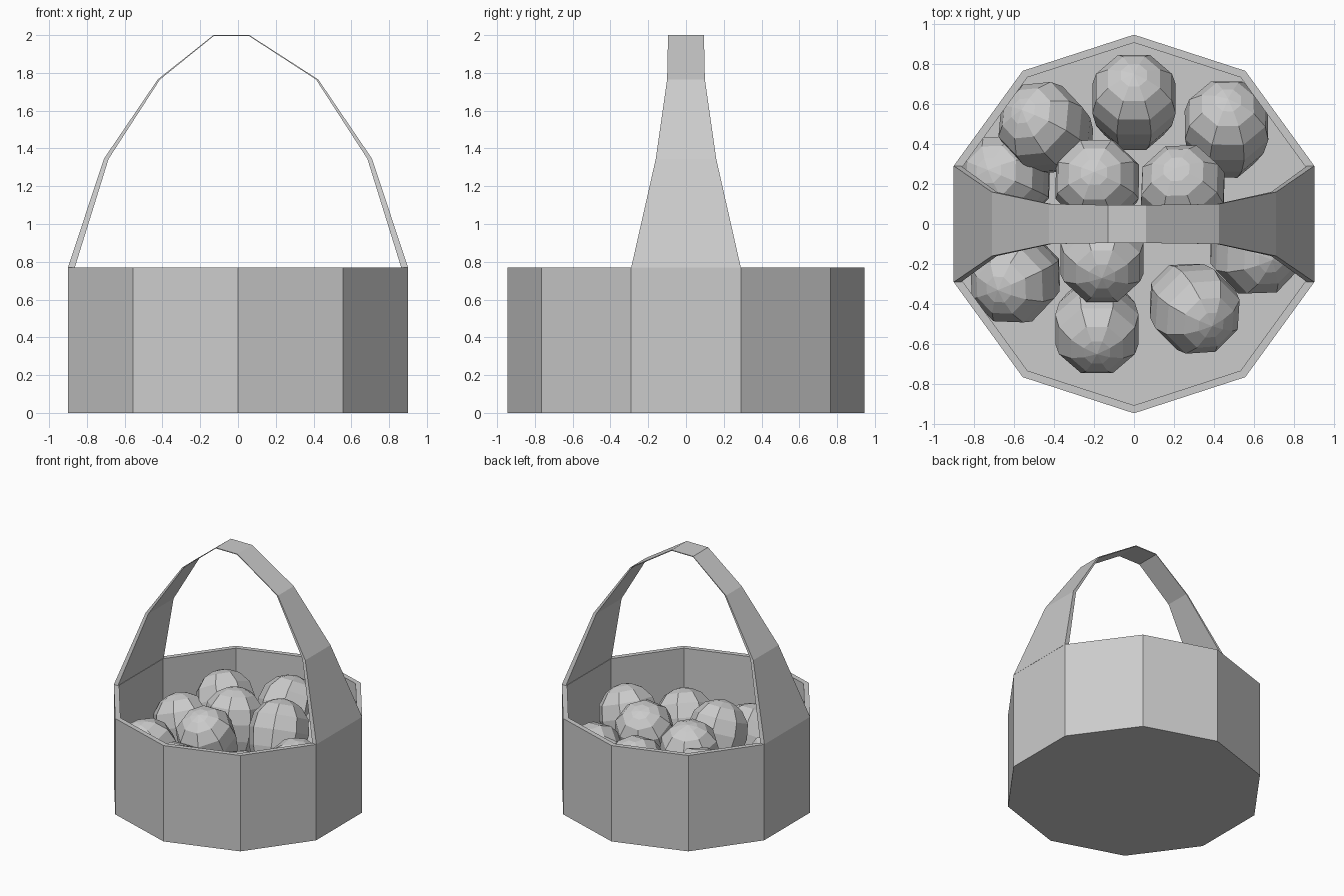
import bpy, bmesh, math
from mathutils import Vector

cube = bpy.data.objects.get("Cube")
if cube:
    bpy.data.objects.remove(cube, do_unlink=True)

grey = bpy.data.materials.new("light_grey")
grey.use_nodes = True
grey.diffuse_color = (0.6, 0.6, 0.6, 1)
for node in grey.node_tree.nodes:
    if node.type == 'BSDF_PRINCIPLED':
        node.inputs["Base Color"].default_value = grey.diffuse_color


def make(name, bm):
    bmesh.ops.recalc_face_normals(bm, faces=bm.faces[:])
    mesh = bpy.data.meshes.new(name)
    bm.to_mesh(mesh)
    bm.free()
    mesh.materials.append(grey)
    obj = bpy.data.objects.new(name, mesh)
    bpy.context.collection.objects.link(obj)
    return obj


def bridge(bm, a, b):
    for i in range(len(a)):
        j = (i + 1) % len(a)
        bm.faces.new((a[i], a[j], b[j], b[i]))


def ring(bm, radius, z, sides, start):
    angles = [start + math.tau * i / sides for i in range(sides)]
    return [bm.verts.new((radius * math.cos(a), radius * math.sin(a), z)) for a in angles]


# Basket: ten-sided tub with a thin wall and a floor
RIM, OUTER, INNER, FLOOR = 0.77, 0.945, 0.905, 0.04
bm = bmesh.new()
rings = [ring(bm, r, z, 10, math.pi / 2)
         for r, z in ((OUTER, 0), (OUTER, RIM), (INNER, RIM), (INNER, FLOOR))]
for a, b in zip(rings, rings[1:]):
    bridge(bm, a, b)
bm.faces.new(rings[0])
bm.faces.new(rings[-1])
make("basket", bm)

# Handle: arched band, wide and thick at the feet, narrow and thin at the top
# Each station: x, z, half width, inset of the inner side
side = [(0.71, 1.345, 0.16, 0.025), (0.425, 1.765, 0.1, 0.012)]
foot = (0.9, RIM, 0.29, 0.036)
stations = [(-x, z, w, t) for x, z, w, t in [foot] + side]
stations += [(-0.13, 2.0, 0.095, 0.006), (0.06, 2.0, 0.095, 0.006)]
stations += side[::-1] + [foot]
bm = bmesh.new()
sections = []
for x, z, w, t in stations:
    if z > 1.9:
        inner = (x, z - t)
    else:
        inner = (x - math.copysign(t, x), z)
    corners = [(x, -w, z), (x, w, z), (inner[0], w, inner[1]), (inner[0], -w, inner[1])]
    sections.append([bm.verts.new(c) for c in corners])
for a, b in zip(sections, sections[1:]):
    bridge(bm, a, b)
bm.faces.new(sections[0])
bm.faces.new(sections[-1])
make("handle", bm)

# Eggs: eight-sided, blunt end up, each leaning its own way
PROFILE = [(0.09, -0.28), (0.16, -0.2), (0.205, -0.08), (0.225, 0.05),
           (0.205, 0.16), (0.14, 0.24), (0.07, 0.275)]


def egg(name, x, y, top, lean_x, lean_y):
    bm = bmesh.new()
    rings = [ring(bm, r, h, 8, math.pi / 8) for r, h in PROFILE]
    for a, b in zip(rings, rings[1:]):
        bridge(bm, a, b)
    for h, end in ((-0.31, rings[0]), (0.29, rings[-1])):
        pole = bm.verts.new((0, 0, h))
        for i in range(8):
            bm.faces.new((pole, end[i], end[(i + 1) % 8]))
    rise = math.sqrt(0.29 ** 2 - lean_x ** 2 - lean_y ** 2)
    axis = Vector((lean_x, lean_y, rise))
    turn = Vector((0, 0, 1)).rotation_difference(axis)
    for v in bm.verts:
        v.co = turn @ v.co
    # Drop the egg so its highest point sits at the wanted height
    shift = Vector((x, y, top - max(v.co.z for v in bm.verts)))
    for v in bm.verts:
        v.co += shift
        v.co.z = max(v.co.z, 0.02)
    make(name, bm)


# x, y, top height, lean in x, lean in y
eggs = [
    (0, 0.6, 0.71, 0, 0.15),
    (-0.43, 0.47, 0.69, -0.13, 0.1),
    (0.46, 0.465, 0.645, 0.01, 0.16),
    (-0.18, 0.2, 0.73, -0.02, 0.06),
    (0.25, 0.15, 0.76, -0.04, 0.13),
    (-0.63, 0.22, 0.555, -0.1, 0.05),
    (-0.58, -0.27, 0.555, -0.1, -0.06),
    (-0.16, -0.15, 0.73, 0, -0.12),
    (-0.185, -0.5, 0.57, 0, -0.15),
    (0.29, -0.41, 0.6, 0.1, -0.1),
    (0.59, -0.13, 0.67, 0.1, -0.05),
]
for number, data in enumerate(eggs, 1):
    egg(f"egg_{number}", *data)
